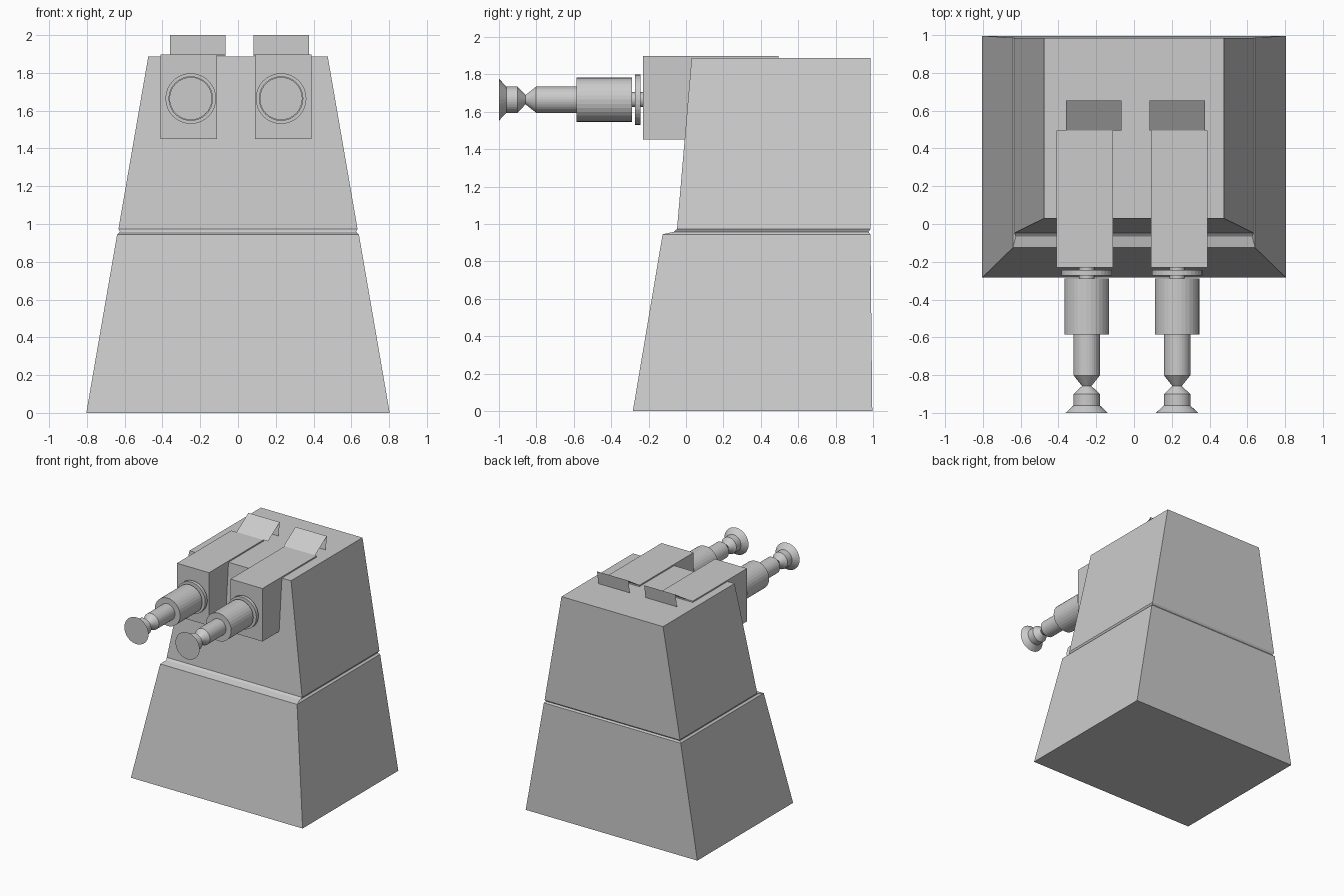
import bpy, bmesh
from math import cos, sin, pi

if "Cube" in bpy.data.objects:
    bpy.data.objects.remove(bpy.data.objects["Cube"])


def make_object(name, bm):
    bmesh.ops.recalc_face_normals(bm, faces=bm.faces)
    mesh = bpy.data.meshes.new(name)
    bm.to_mesh(mesh)
    bm.free()
    obj = bpy.data.objects.new(name, mesh)
    bpy.context.collection.objects.link(obj)
    return obj


def loft(name, rings):
    """Closed skin through a list of equally long point rings."""
    bm = bmesh.new()
    loops = [[bm.verts.new(p) for p in ring] for ring in rings]
    n = len(loops[0])
    for a, b in zip(loops, loops[1:]):
        for i in range(n):
            j = (i + 1) % n
            bm.faces.new((a[i], a[j], b[j], b[i]))
    bm.faces.new(loops[0][::-1])
    bm.faces.new(loops[-1])
    return make_object(name, bm)


def rect(z, hx, y0, y1):
    return [(-hx, y0, z), (hx, y0, z), (hx, y1, z), (-hx, y1, z)]


def lathe_y(name, cx, cz, profile, sides=32):
    """Turned part along y; profile holds (y, radius)."""
    angles = [2 * pi * i / sides for i in range(sides)]
    return loft(name, [[(cx + r * cos(a), y, cz + r * sin(a)) for a in angles]
                       for y, r in profile])


def sheet(name, x0, x1, profile):
    """Open thin sheet: (y, z) profile swept across x."""
    bm = bmesh.new()
    rows = [(bm.verts.new((x0, y, z)), bm.verts.new((x1, y, z))) for y, z in profile]
    for a, b in zip(rows, rows[1:]):
        bm.faces.new((a[0], a[1], b[1], b[0]))
    return make_object(name, bm)


# Tapered tower with a grooved step at mid height
loft("tower_body", [
    rect(0.0, 0.803, -0.284, 0.995),
    rect(0.945, 0.64, -0.125, 0.985),
    rect(0.958, 0.625, -0.065, 0.975),
    rect(0.973, 0.633, -0.048, 0.985),
    rect(1.887, 0.475, 0.03, 0.985),
])

# Barrel outline from mount to muzzle
barrel = [(-0.22, 0.04), (-0.243, 0.04), (-0.243, 0.134), (-0.272, 0.134),
          (-0.272, 0.04), (-0.289, 0.04), (-0.289, 0.118), (-0.585, 0.118),
          (-0.585, 0.07), (-0.8, 0.07), (-0.857, 0.025), (-0.9, 0.07),
          (-0.96, 0.07), (-1.0, 0.113)]

# Twin guns: housing, rear flap and barrel on each side
for side, box_x, flap_x, barrel_x in (("left", -0.26, -0.213, -0.25),
                                      ("right", 0.24, 0.228, 0.228)):
    loft(side + "_gun_housing", [
        rect_pts for rect_pts in (
            [(x + box_x, y, z) for x, y, z in rect(zz, 0.15, -0.23, 0.495)]
            for zz in (1.45, 1.898))
    ])
    sheet(side + "_rear_flap", flap_x - 0.147, flap_x + 0.147,
          [(0.495, 1.898), (0.653, 2.0), (0.635, 1.89)])
    lathe_y(side + "_barrel", barrel_x, 1.664, barrel)
